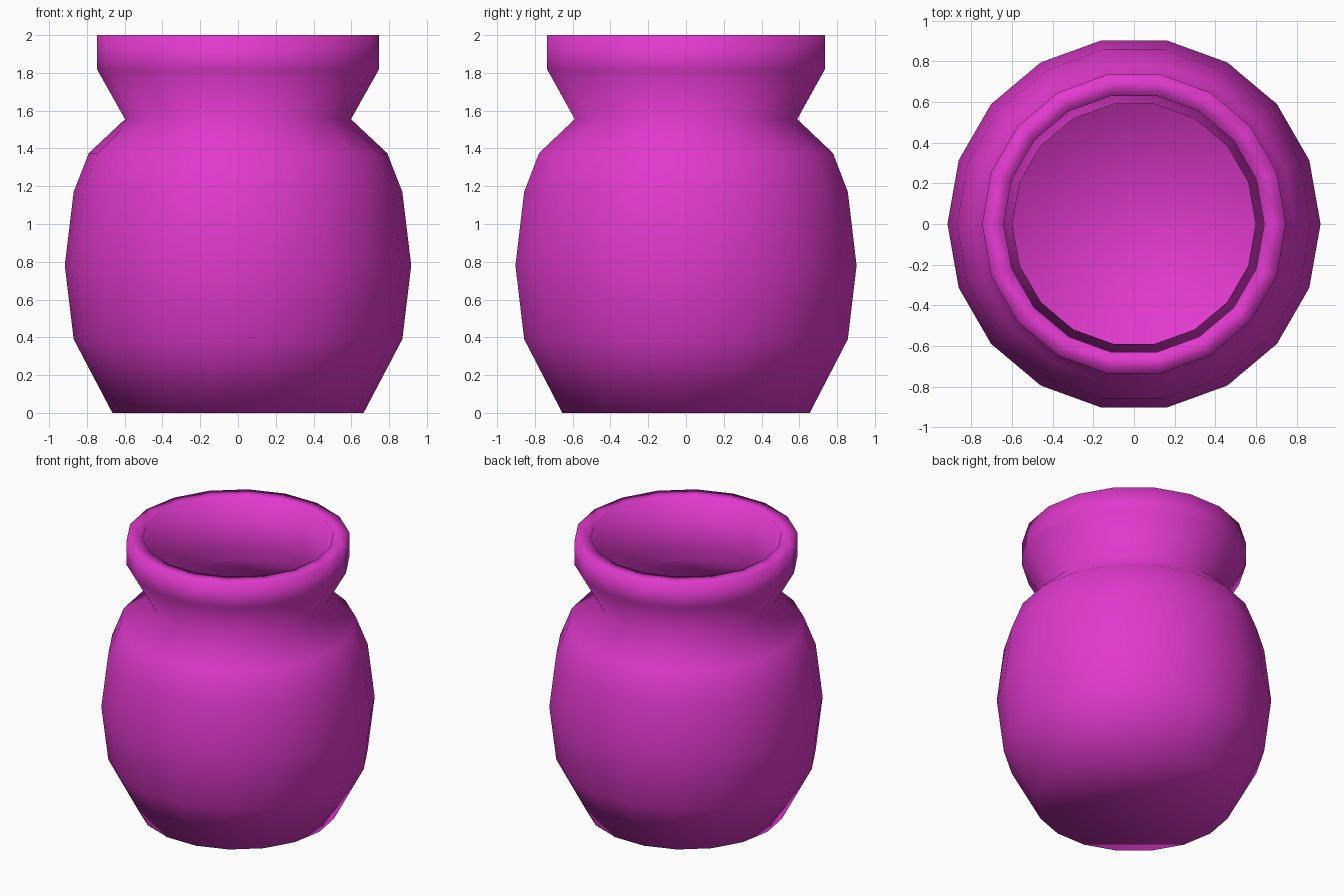
import bpy
import bmesh
from math import cos, sin, tau

if "Cube" in bpy.data.objects:
    bpy.data.objects.remove(bpy.data.objects["Cube"], do_unlink=True)

SIDES = 18

# Glaze colour
glaze = bpy.data.materials.new("magenta_glaze")
glaze.use_nodes = True
colour = (0.75, 0.042, 0.61, 1.0)
glaze.diffuse_color = colour
glaze.node_tree.nodes["Principled BSDF"].inputs["Base Color"].default_value = colour

# Profile (radius, height): foot, belly, shoulder, neck, collar, lip, inner lip wall
profile = [
    (0.665, 0.0), (0.87, 0.39), (0.917, 0.78), (0.87, 1.17), (0.79, 1.375),
    (0.598, 1.555), (0.747, 1.82), (0.747, 2.0), (0.64, 2.0), (0.64, 1.64),
]

# Revolve the profile into a thin-walled pot
bm = bmesh.new()
rings = []
for radius, height in profile:
    angles = [tau * i / SIDES for i in range(SIDES)]
    rings.append([bm.verts.new((radius * cos(a), radius * sin(a), height)) for a in angles])

for low, high in zip(rings, rings[1:]):
    for i in range(SIDES):
        k = (i + 1) % SIDES
        bm.faces.new((low[i], low[k], high[k], high[i]))

# Closed base
bm.faces.new(rings[0][::-1])

for face in bm.faces:
    face.smooth = True

mesh = bpy.data.meshes.new("pot")
bm.to_mesh(mesh)
bm.free()
mesh.materials.append(glaze)
pot = bpy.data.objects.new("pot", mesh)
bpy.context.collection.objects.link(pot)
